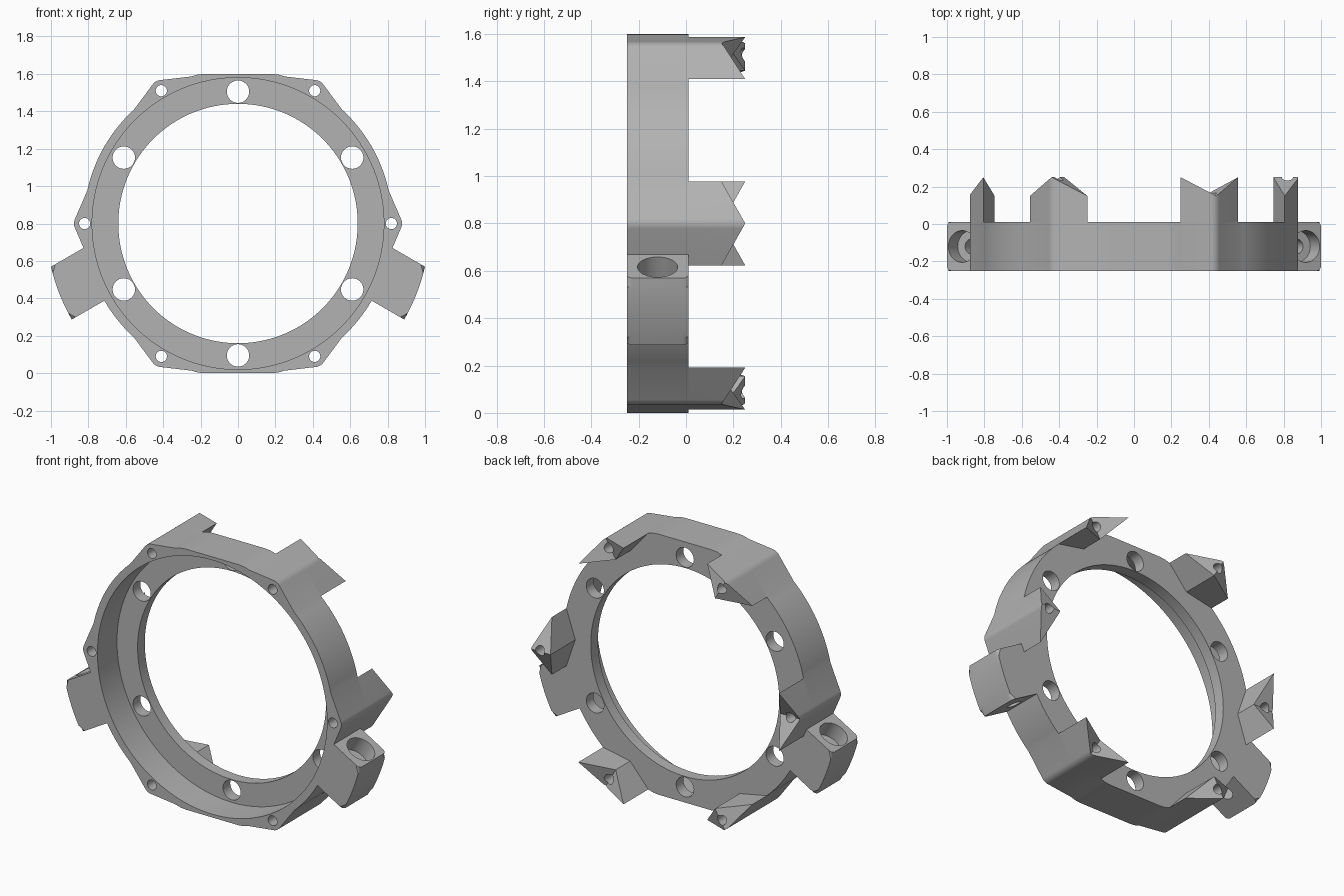
import bpy, bmesh
from math import sin, cos, pi, radians, asin
from mathutils import Matrix, Vector

CENTRE = Vector((0, 0, 0.8))
FRONT, BACK = -0.25, 0.01
R_OUT, SCREW_R, TIP_R = 0.825, 0.82, 0.057
EDGE_ANGLE, TIP_ANGLE = radians(12.4), radians(23.4)

if "Cube" in bpy.data.objects:
    bpy.data.objects.remove(bpy.data.objects["Cube"])

grey = bpy.data.materials.new("machined_grey")
grey.use_nodes = True
grey.diffuse_color = (0.45, 0.45, 0.45, 1)
grey.node_tree.nodes["Principled BSDF"].inputs["Base Color"].default_value = grey.diffuse_color


def finish(bm, name):
    bmesh.ops.recalc_face_normals(bm, faces=bm.faces[:])
    mesh = bpy.data.meshes.new(name)
    bm.to_mesh(mesh)
    bm.free()
    mesh.materials.append(grey)
    obj = bpy.data.objects.new(name, mesh)
    bpy.context.collection.objects.link(obj)
    return obj


def spin(p, angle):
    """Turn a flat (radial, sideways) point about the ring axis."""
    return (p[0] * cos(angle) - p[1] * sin(angle), p[0] * sin(angle) + p[1] * cos(angle))


def place(p, y):
    return CENTRE + Vector((p[0], y, p[1]))


def prism(bm, points, low, high):
    """Extrude a flat outline from low to high; high may depend on the point index."""
    top = high if callable(high) else (lambda i: high)
    a = [bm.verts.new(place(p, low)) for p in points]
    b = [bm.verts.new(place(p, top(i))) for i, p in enumerate(points)]
    bm.faces.new(a)
    for i in range(len(points)):
        j = (i + 1) % len(points)
        bm.faces.new((a[i], a[j], b[j], b[i]))
    return a, b


def rod(bm, middle, axis, radius, length, sides=32):
    turn = Vector((0, 0, 1)).rotation_difference(Vector(axis)).to_matrix().to_4x4()
    bmesh.ops.create_cone(bm, cap_ends=True, segments=sides, radius1=radius, radius2=radius,
                          depth=length, matrix=Matrix.Translation(middle) @ turn)


def combine(target, tool, operation):
    tool.hide_render = True
    mod = target.modifiers.new("cut", "BOOLEAN")
    mod.operation, mod.object, mod.solver = operation, tool, "EXACT"
    bpy.context.view_layer.objects.active = target
    bpy.ops.object.modifier_apply(modifier=mod.name)
    bpy.data.objects.remove(tool)


# Rounded boss outline shared by the ring and the posts
side = (R_OUT * cos(EDGE_ANGLE), R_OUT * sin(EDGE_ANGLE))
tip = [(SCREW_R + TIP_R * cos(a), TIP_R * sin(a))
       for a in (TIP_ANGLE * i / 4 for i in range(-4, 5))]
boss = [(side[0], -side[1])] + tip + [side]

# Ring body with six bosses, flattened at top and bottom
outline = []
for k in range(6):
    turn = k * pi / 3
    outline += [spin(p, turn) for p in boss]
    gap = pi / 3 - 2 * EDGE_ANGLE
    outline += [spin((R_OUT, 0), turn + EDGE_ANGLE + gap * i / 14) for i in range(1, 14)]
outline = [(x, max(-0.8, min(0.8, z))) for x, z in outline]
bm = bmesh.new()
_, cap = prism(bm, outline, FRONT, BACK)
bm.faces.new(cap)
ring = finish(bm, "ring_body")

# Side lugs with a rounded outer face
LUG_R, LUG_W, BOLT_U = 1.026, 0.3, 0.888
for s in (1, -1):
    sweep = asin(LUG_W / LUG_R)
    arc = [(LUG_R * cos(sweep * i / 8), LUG_R * sin(sweep * i / 8)) for i in range(9)]
    shape = [spin(p, -pi / 6) for p in [(0.7, 0)] + arc + [(0.7, LUG_W)]]
    bm = bmesh.new()
    a, b = prism(bm, [(s * x, z) for x, z in shape], FRONT, BACK)
    bm.faces.new(b)
    rims = [bm.edges.get((row[i], row[i + 1])) for row in (a, b) for i in range(1, 9)]
    bmesh.ops.bevel(bm, geom=rims, offset=0.025, segments=5, profile=0.5, affect="EDGES")
    combine(ring, finish(bm, "lug"), "UNION")

# Front recess
bm = bmesh.new()
rod(bm, CENTRE + Vector((0, -0.26, 0)), (0, 1, 0), 0.78, 0.4, 128)
combine(ring, finish(bm, "recess_cutter"), "DIFFERENCE")


def screw_rods(bm):
    for k in range(6):
        rod(bm, place(spin((SCREW_R, 0), k * pi / 3), 0), (0, 1, 0), 0.03, 1)


# Central bore, flange holes and screw holes
bm = bmesh.new()
rod(bm, CENTRE, (0, 1, 0), 0.64, 1, 128)
for k in range(6):
    rod(bm, place(spin((0.705, 0), (k + 0.5) * pi / 3), 0), (0, 1, 0), 0.06, 1)
screw_rods(bm)
combine(ring, finish(bm, "hole_cutter"), "DIFFERENCE")

# Counterbored bolt holes along each lug
for radius, low, high in ((0.085, 0.2, 0.45), (0.04, -0.08, 0.25)):
    bm = bmesh.new()
    for s in (1, -1):
        x, z = spin((BOLT_U, (low + high) / 2), -pi / 6)
        rod(bm, place((s * x, z), -0.12), (s * sin(pi / 6), 0, cos(pi / 6)), radius, high - low)
    combine(ring, finish(bm, "bolt_cutter"), "DIFFERENCE")

# Six coupling posts on the back, alternating ridge and valley ends
bm = bmesh.new()
plan = boss + [(0.745, 0)]
mid, last = len(boss) // 2, len(plan) - 1
for k in range(6):
    def height(i, ridge=(k % 2 == 0)):
        t = abs(plan[i][1]) / side[1]
        return 0.15 + 0.1 * ((1 - t) if ridge else t)
    _, b = prism(bm, [spin(p, k * pi / 3) for p in plan], BACK, height)
    bm.faces.new(b[:mid + 1] + [b[last]])
    bm.faces.new(b[mid:])
posts = finish(bm, "coupling_posts")
bm = bmesh.new()
screw_rods(bm)
combine(posts, finish(bm, "screw_cutter"), "DIFFERENCE")

# Smooth curved walls, keep crisp edges
for obj in (ring, posts):
    bpy.ops.object.select_all(action="DESELECT")
    obj.select_set(True)
    bpy.context.view_layer.objects.active = obj
    bpy.ops.object.shade_smooth_by_angle(angle=radians(20))
